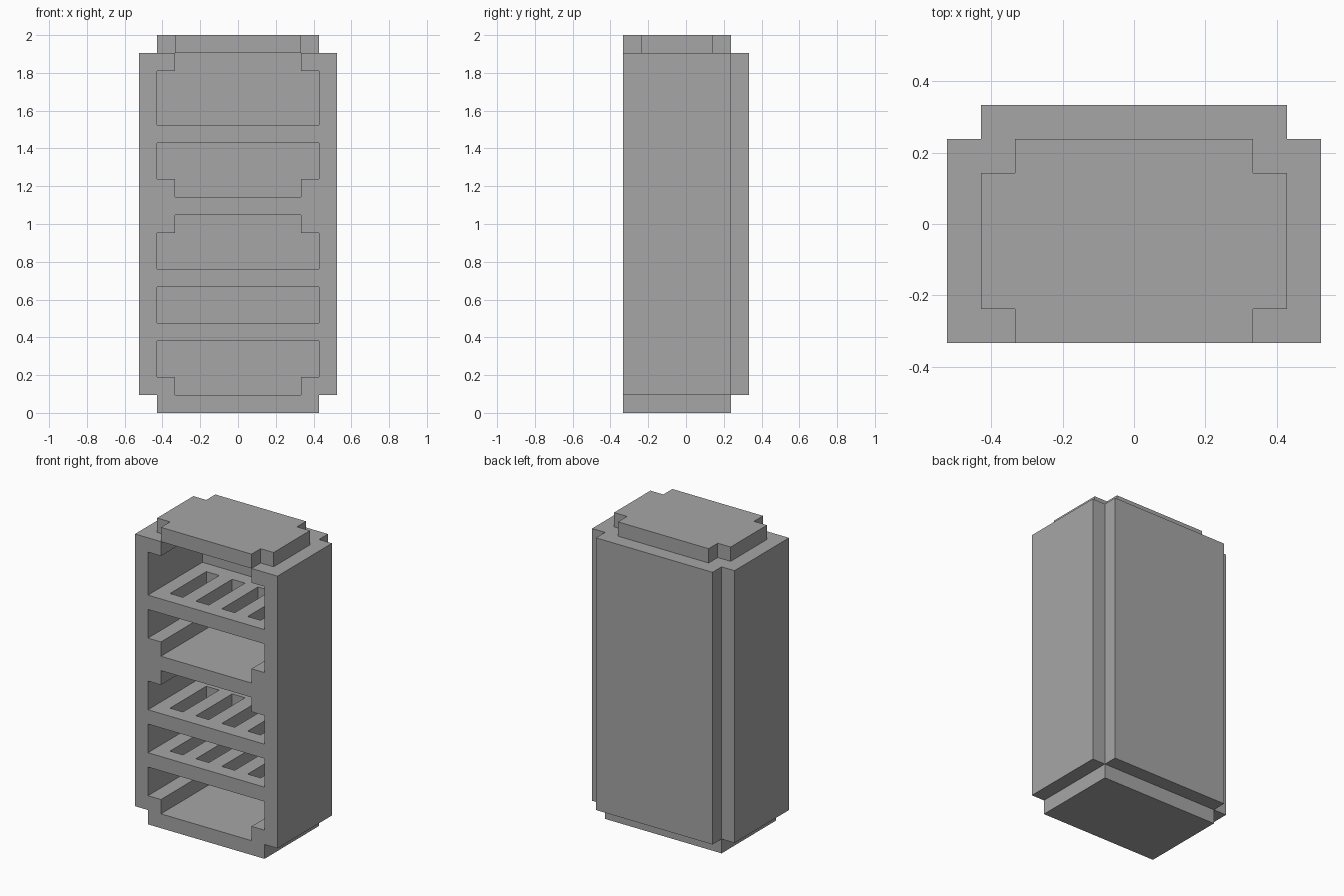
import bpy
import bmesh
from mathutils import Vector

U = 2 / 21  # one block; all sizes below are counted in blocks

cube = bpy.data.objects.get("Cube")
if cube:
    bpy.data.objects.remove(cube, do_unlink=True)

grey = bpy.data.materials.new("plain grey")
grey.use_nodes = True
GREY = (0.38, 0.38, 0.38, 1)
grey.diffuse_color = GREY
grey.node_tree.nodes["Principled BSDF"].inputs["Base Color"].default_value = GREY


def finish(name, bm):
    bmesh.ops.recalc_face_normals(bm, faces=bm.faces)
    mesh = bpy.data.meshes.new(name)
    bm.to_mesh(mesh)
    bm.free()
    mesh.materials.append(grey)
    obj = bpy.data.objects.new(name, mesh)
    bpy.context.collection.objects.link(obj)
    return obj


def boxes(name, *ranges):
    """One object from boxes given as (x0, x1, y0, y1, z0, z1)."""
    bm = bmesh.new()
    for x0, x1, y0, y1, z0, z1 in ranges:
        verts = bmesh.ops.create_cube(bm, size=1)["verts"]
        size = Vector((x1 - x0, y1 - y0, z1 - z0))
        middle = Vector((x0 + x1, y0 + y1, z0 + z1)) / 2
        for v in verts:
            v.co = Vector(a * b for a, b in zip(v.co, size)) + middle
            v.co *= U
    return finish(name, bm)


def slab(name, outline, z0, z1):
    """Flat outline raised from z0 to z1."""
    bm = bmesh.new()
    face = bm.faces.new([bm.verts.new((x * U, y * U, z0 * U)) for x, y in outline])
    top = bmesh.ops.extrude_face_region(bm, geom=[face])["geom"]
    bmesh.ops.translate(bm, vec=(0, 0, (z1 - z0) * U),
                        verts=[g for g in top if isinstance(g, bmesh.types.BMVert)])
    return finish(name, bm)


FRONT, BACK = -3.5, 2.5

# Outer case
boxes("base", (-4.5, 4.5, FRONT, BACK, 0, 1))
boxes("back_panel", (-4.5, 4.5, BACK, BACK + 1, 1, 20))
slab("top_cap", [(-3.5, -3.5), (3.5, -3.5), (3.5, -2.5), (4.5, -2.5),
                 (4.5, 1.5), (3.5, 1.5), (3.5, 2.5), (-3.5, 2.5),
                 (-3.5, 1.5), (-4.5, 1.5), (-4.5, -2.5), (-3.5, -2.5)], 20, 21)

# Side walls and the corner ledges inside them
for side, s in (("left", 1), ("right", -1)):
    def span(a, b):
        return (a, b) if s > 0 else (-b, -a)
    boxes(side + "_wall", (*span(4.5, 5.5), FRONT, BACK, 1, 20))
    for label, z0, z1 in (("bottom", 1, 2), ("lower_middle", 10, 11),
                          ("upper_middle", 12, 13), ("top", 19, 20)):
        boxes(f"{side}_{label}_ledge", (*span(3.5, 4.5), FRONT, BACK, z0, z1))

# Solid middle shelf
boxes("middle_shelf", (-4.5, 4.5, FRONT, BACK, 11, 12))

# Slatted shelves: front and back rails joined by five bars
for label, z in (("lower", 4), ("second", 7), ("upper", 15)):
    rails = [(-4.5, 4.5, y, y + 1, z, z + 1) for y in (FRONT, BACK - 1)]
    bars = [(x - 0.5, x + 0.5, FRONT + 1, BACK - 1, z, z + 1)
            for x in (-4, -2, 0, 2, 4)]
    boxes(label + "_slatted_shelf", *rails, *bars)
